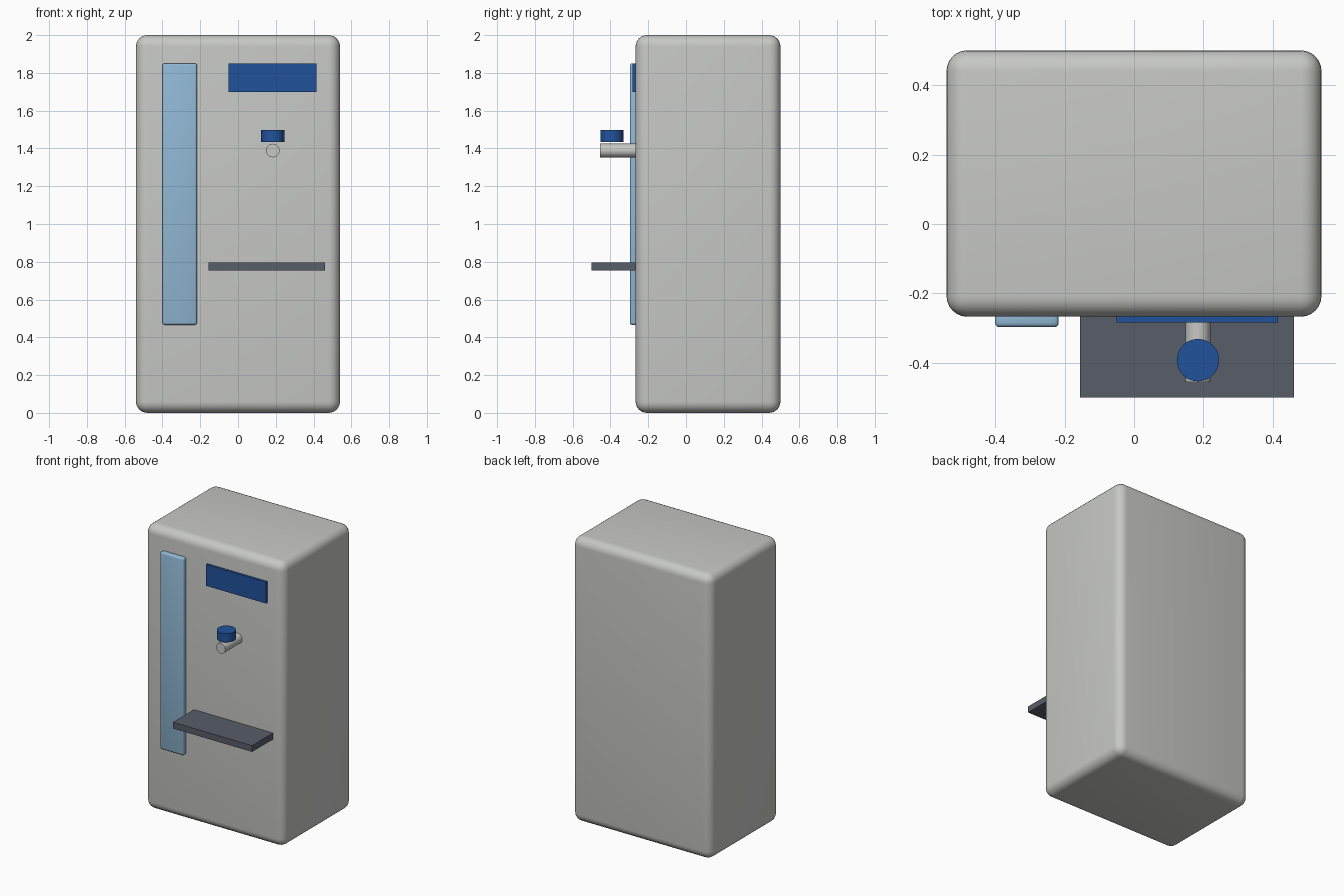
import bpy
import math

cube = bpy.data.objects.get("Cube")
if cube:
    bpy.data.objects.remove(cube, do_unlink=True)


def make_material(name, rgb):
    mat = bpy.data.materials.new(name)
    mat.use_nodes = True
    color = (*rgb, 1.0)
    mat.diffuse_color = color
    mat.node_tree.nodes["Principled BSDF"].inputs["Base Color"].default_value = color
    return mat


casing = make_material("casing_grey", (0.57, 0.58, 0.56))
blue = make_material("deep_blue", (0.015, 0.085, 0.33))
pale = make_material("pale_blue", (0.28, 0.48, 0.66))
slate = make_material("slate_grey", (0.095, 0.11, 0.14))


def finish(obj, name, mat, smooth):
    obj.name = name
    obj.data.name = name
    obj.data.materials.append(mat)
    if smooth:
        bpy.ops.object.shade_smooth_by_angle(angle=math.radians(35))
    return obj


def box(name, mat, x, y, z, bevel=0.0, segments=3):
    """Box from (min, max) ranges, with optional rounded edges."""
    ranges = (x, y, z)
    bpy.ops.mesh.primitive_cube_add(size=1, location=[(a + b) / 2 for a, b in ranges])
    obj = bpy.context.object
    obj.scale = [b - a for a, b in ranges]
    bpy.ops.object.transform_apply(location=False, rotation=False, scale=True)
    if bevel:
        mod = obj.modifiers.new("rounded_edges", "BEVEL")
        mod.width = bevel
        mod.segments = segments
        bpy.ops.object.modifier_apply(modifier=mod.name)
    return finish(obj, name, mat, bevel > 0)


def cylinder(name, mat, radius, depth, location, rotation=(0, 0, 0)):
    bpy.ops.mesh.primitive_cylinder_add(vertices=32, radius=radius, depth=depth,
                                        location=location, rotation=rotation)
    return finish(bpy.context.object, name, mat, True)


# Cabinet
front = -0.267
inside = front + 0.02
box("cabinet", casing, (-0.54, 0.54), (front, 0.5), (0, 2), bevel=0.06, segments=6)

# Front panels
box("side_strip", pale, (-0.4, -0.217), (-0.297, inside), (0.466, 1.85), bevel=0.012)
box("display_panel", blue, (-0.05, 0.415), (-0.283, inside), (1.7, 1.85))

# Tap
tap_x = 0.184
cylinder("spout", casing, 0.036, 0.208, (tap_x, -0.351, 1.389), (math.pi / 2, 0, 0))
cylinder("tap_knob", blue, 0.061, 0.062, (tap_x, -0.392, 1.466))

# Tray
box("drip_tray", slate, (-0.155, 0.46), (-0.5, inside), (0.753, 0.797))
